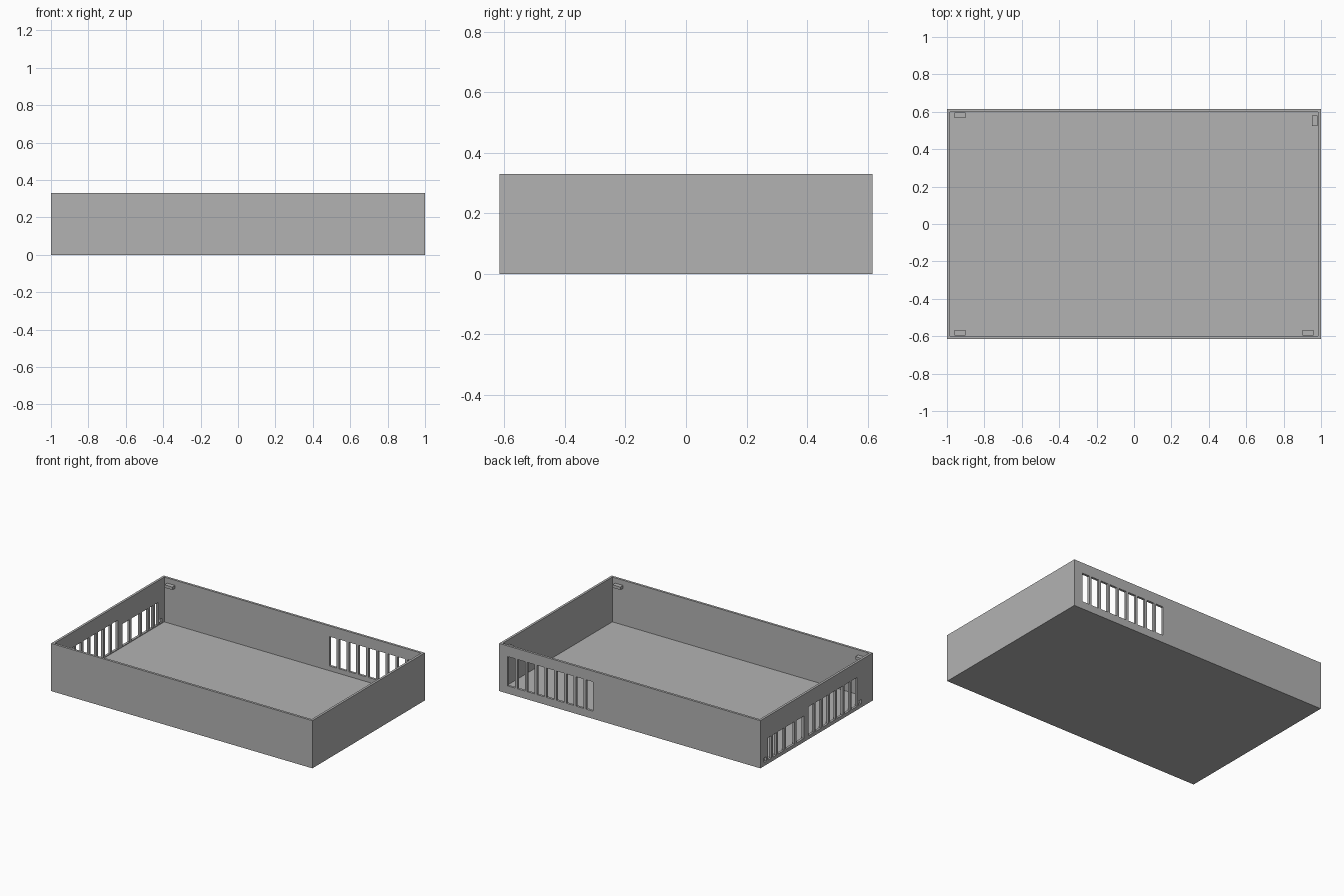
import bpy
import bmesh
from mathutils import Matrix, Vector

if "Cube" in bpy.data.objects:
    bpy.data.objects.remove(bpy.data.objects["Cube"], do_unlink=True)

HX, HY, HEIGHT = 1.0, 0.615, 0.33
WALL, FLOOR = 0.023, 0.02

metal = bpy.data.materials.new("plain grey")
metal.use_nodes = True
grey = (0.45, 0.45, 0.45, 1)
metal.diffuse_color = grey
metal.node_tree.nodes["Principled BSDF"].inputs["Base Color"].default_value = grey


def add_box(bm, x, y, z):
    """Add a box spanning the given (low, high) ranges."""
    spans = (x, y, z)
    mid = Vector([sum(s) / 2 for s in spans])
    size = [abs(s[1] - s[0]) for s in spans]
    matrix = Matrix.Translation(mid) @ Matrix.Diagonal((*size, 1))
    return bmesh.ops.create_cube(bm, size=1, matrix=matrix)


def make_object(name, bm):
    bmesh.ops.recalc_face_normals(bm, faces=bm.faces)
    mesh = bpy.data.meshes.new(name)
    bm.to_mesh(mesh)
    bm.free()
    mesh.materials.append(metal)
    obj = bpy.data.objects.new(name, mesh)
    bpy.context.collection.objects.link(obj)
    return obj


def slots(start, end, count, bar):
    """Evenly spaced openings with bars between them."""
    width = (end - start - bar * (count - 1)) / count
    return [(start + i * (width + bar), start + i * (width + bar) + width)
            for i in range(count)]


# Open tray: box with its top inset and sunk to the floor
bm = bmesh.new()
add_box(bm, (-HX, HX), (-HY, HY), (0, HEIGHT))
bm.faces.ensure_lookup_table()
top = max(bm.faces, key=lambda f: f.calc_center_median().z)
bmesh.ops.inset_region(bm, faces=[top], thickness=WALL)
sunk = bmesh.ops.extrude_discrete_faces(bm, faces=[top])["faces"][0]
bmesh.ops.translate(bm, verts=sunk.verts, vec=(0, 0, FLOOR - HEIGHT))
tray = make_object("tray", bm)

# Cutters for the openings
bm = bmesh.new()
back = (HY - 0.06, HY + 0.05)
side = (-HX - 0.05, -HX + 0.06)
for span in slots(0.28, 0.935, 9, 0.018):      # back vent
    add_box(bm, span, back, (0.053, 0.256))
for span in slots(-0.444, 0.09, 7, 0.018):     # tall side slots
    add_box(bm, side, span, (0.025, 0.225))
ports = [(0.14, 0.22), (0.24, 0.335), (0.355, 0.42), (0.44, 0.475), (0.495, 0.53)]
for span in ports:                             # low side ports
    add_box(bm, side, span, (0.025, 0.18))
for span in [(0.545, 0.575), (-0.49, -0.46)]:  # small end holes
    add_box(bm, side, span, (0.025, 0.055))
cutter = make_object("opening_cutter", bm)
cutter.hide_render = True
cutter.hide_viewport = True
cutter.display_type = 'WIRE'

cut = tray.modifiers.new("openings", 'BOOLEAN')
cut.operation = 'DIFFERENCE'
cut.solver = 'EXACT'
cut.object = cutter

# Lid support tabs near the inner corners
ix, iy = HX - WALL, HY - WALL
tab_z = (0.275, 0.295)
tabs = {
    "front_right_tab": ((-0.96, -0.9), (-iy - 0.005, -iy + 0.025)),
    "front_left_tab": ((0.9, 0.96), (-iy - 0.005, -iy + 0.025)),
    "back_right_tab": ((-0.96, -0.9), (iy - 0.025, iy + 0.005)),
    "back_left_tab": ((ix - 0.025, ix + 0.005), (0.525, 0.58)),
}
for name, (x, y) in tabs.items():
    bm = bmesh.new()
    add_box(bm, x, y, tab_z)
    make_object(name, bm)
